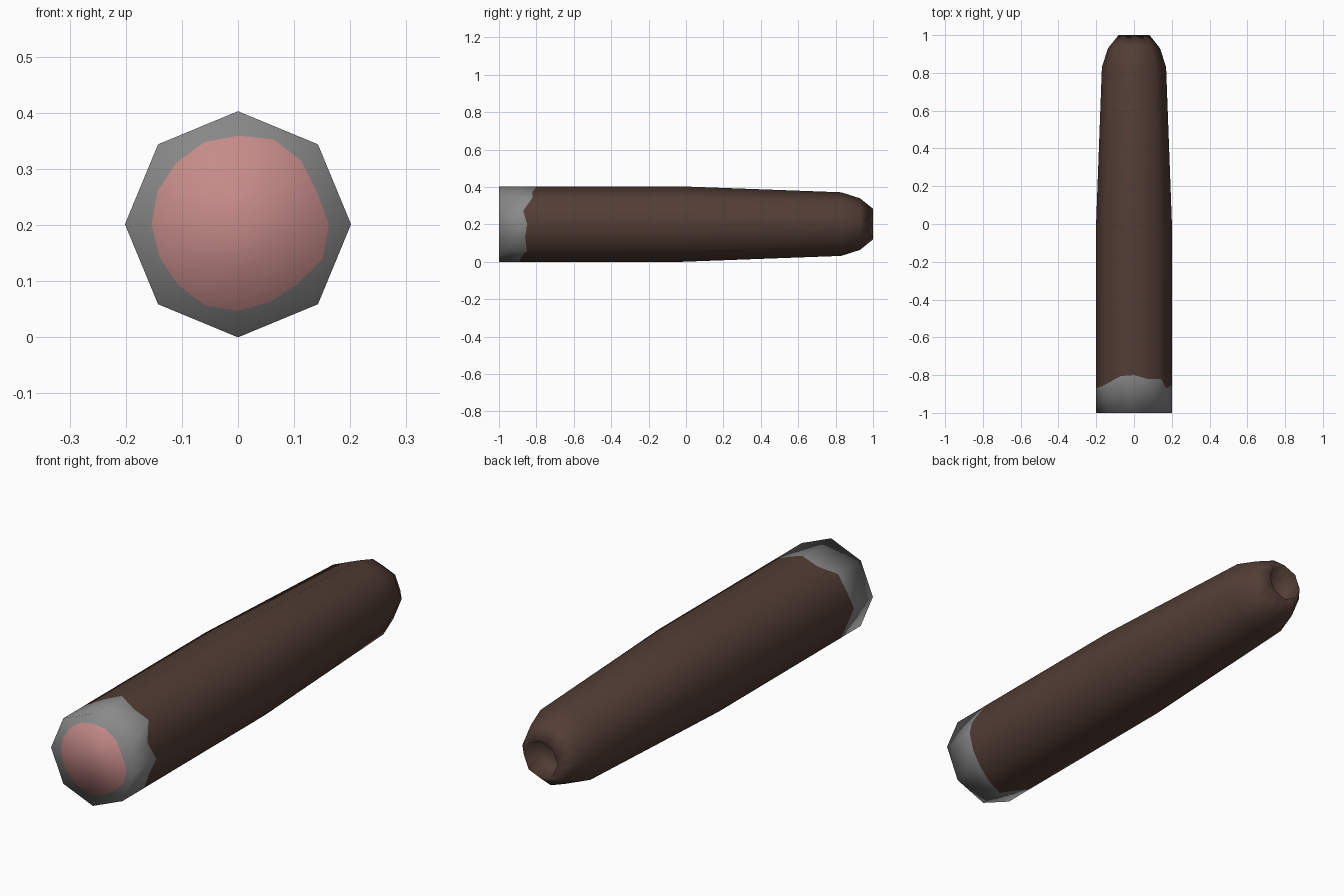
import bpy, bmesh, math
from mathutils import Vector

if "Cube" in bpy.data.objects:
    bpy.data.objects.remove(bpy.data.objects["Cube"])

N, R, CZ = 16, 0.2015, 0.2015


def material(name, color):
    m = bpy.data.materials.new(name)
    m.diffuse_color = (*color, 1)
    m.use_nodes = True
    m.node_tree.nodes["Principled BSDF"].inputs["Base Color"].default_value = m.diffuse_color
    return m


mats = [material("brown leaf", (0.085, 0.047, 0.036)),
        material("grey ash", (0.25, 0.25, 0.25)),
        material("pink ember", (0.56, 0.26, 0.25))]

bm = bmesh.new()


def ring(y, r):
    """Octagon ring with side midpoints; y and r may vary around the ring."""
    verts = []
    for i in range(N):
        a = 2 * math.pi * i / N
        if isinstance(r, list):
            rad = r[i]
        else:
            rad = r if i % 2 == 0 else r * math.cos(math.pi / 8)
        yy = y[i] if isinstance(y, list) else y
        verts.append(bm.verts.new((rad * math.cos(a), yy, CZ + rad * math.sin(a))))
    return verts


def paint(faces, index):
    for f in faces:
        f.material_index = index
        f.smooth = True


def bridge(a, b, index):
    paint([bm.faces.new((a[i], a[(i + 1) % N], b[(i + 1) % N], b[i]))
           for i in range(N)], index)


def fan(a, y, index):
    c = bm.verts.new((0, y, CZ))
    paint([bm.faces.new((a[i], a[(i + 1) % N], c)) for i in range(N)], index)


# uneven edges of the ember and of the ash band
ember_r = [.162, .152, .16, .164, .158, .158, .155, .155,
           .154, .152, .152, .156, .154, .15, .15, .163]
ash_y = [-.85, -.87, -.82, -.82, -.80, -.805, -.845, -.86,
         -.87, -.87, -.86, -.87, -.89, -.88, -.85, -.86]

# glowing end
ember = ring(-1, ember_r)
core = ring(-1, 0.08)
rim = ring(-1, R)
fan(core, -1, 2)
bridge(core, ember, 2)
bridge(ember, rim, 1)

# ash band, then leaf body tapering to the rounded tip
prev = ring(ash_y, R)
bridge(rim, prev, 1)
for y, r in [(-0.02, R), (0.83, 0.17), (0.93, 0.138), (1.0, 0.082)]:
    cur = ring(y, r)
    bridge(prev, cur, 0)
    prev = cur

# recessed hole in the tip
pit = ring(0.92, 0.07)
bridge(prev, pit, 0)
fan(pit, 0.92, 0)

bmesh.ops.recalc_face_normals(bm, faces=bm.faces)
me = bpy.data.meshes.new("cigar")
bm.to_mesh(me)
bm.free()
for m in mats:
    me.materials.append(m)
ob = bpy.data.objects.new("cigar", me)
bpy.context.collection.objects.link(ob)

# soft shading that rounds the flat burning end
normals = []
for v in me.vertices:
    n = v.normal.copy()
    if v.co.y < -0.999:
        rx, rz = v.co.x / R, (v.co.z - CZ) / R
        n = Vector((rx, -1, rz)).normalized()
    normals.append(n)
me.normals_split_custom_set_from_vertices(normals)
